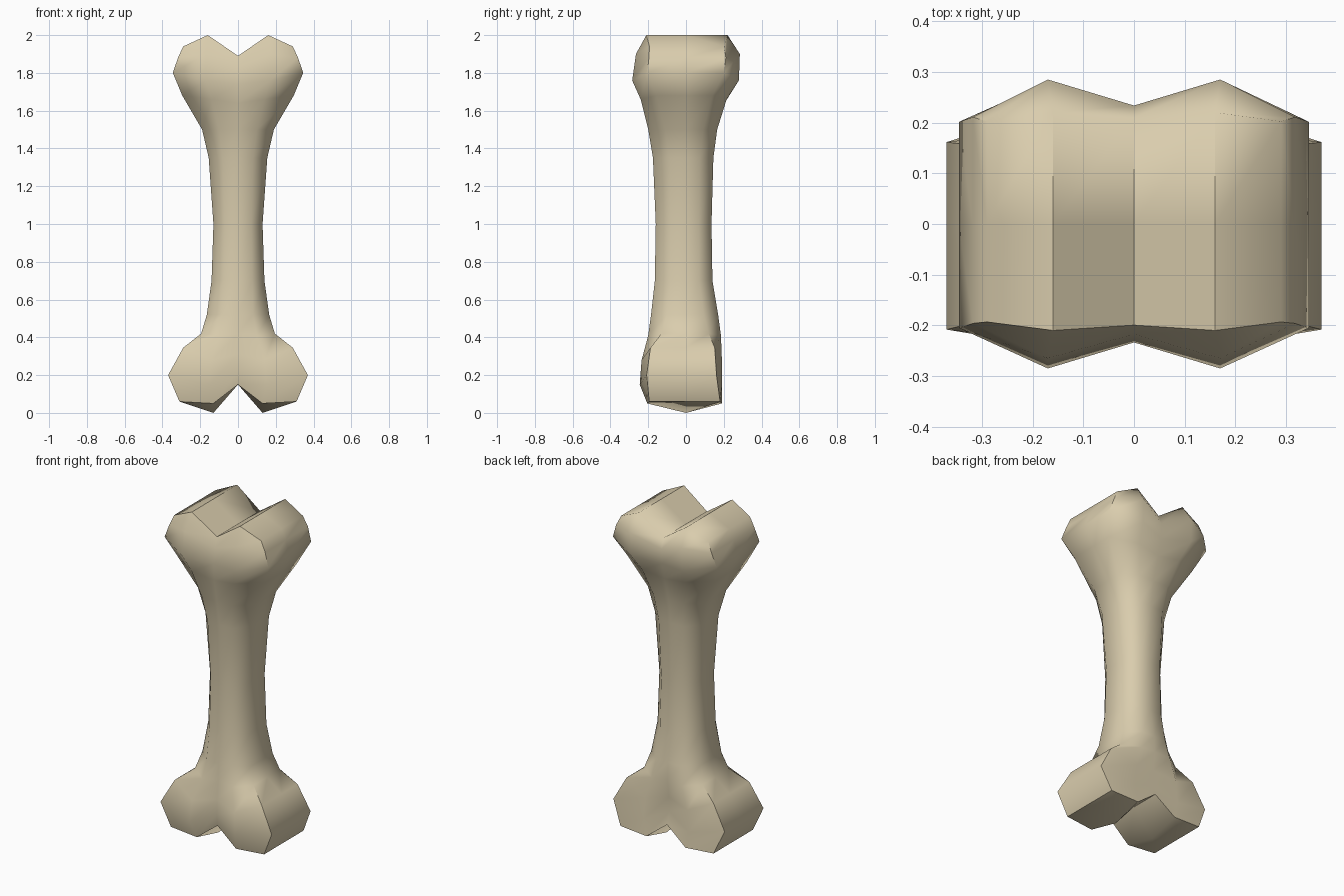
import bpy, bmesh, math

default_cube = bpy.data.objects.get("Cube")
if default_cube:
    bpy.data.objects.remove(default_cube, do_unlink=True)


def make_material(name, colour):
    material = bpy.data.materials.new(name)
    material.use_nodes = True
    material.diffuse_color = colour
    material.node_tree.nodes["Principled BSDF"].inputs["Base Color"].default_value = colour
    return material


# Cross-sections from the bottom knuckles to the top knuckles:
# z at centre, lobe, side; x of lobe, side; y front, back; centre and corner depth ratios
sections = [
    (.15, .05, .06, .13, .31, -.205, .19, .95, .95),
    (.22, .15, .2, .15, .37, -.245, .19, .82, .85),
    (.31, .28, .345, .14, .29, -.235, .19, .85, .8),
    (.42, .41, .42, .1, .195, -.2, .185, .95, .65),
    (.52, .52, .52, .08, .165, -.185, .17, 1, .55),
    (.7, .7, .7, .075, .14, -.165, .14, 1, .5),
    (1, 1, 1, .07, .13, -.16, .135, 1, .5),
    (1.35, 1.35, 1.35, .08, .155, -.175, .145, 1, .5),
    (1.5, 1.5, 1.5, .1, .19, -.2, .165, 1, .55),
    (1.64, 1.66, 1.68, .14, .295, -.24, .215, .95, .65),
    (1.74, 1.76, 1.8, .17, .345, -.285, .28, .82, .72),
    (1.83, 1.9, 1.88, .17, .318, -.265, .285, .82, .74),
    (1.89, 2, 1.94, .16, .29, -.21, .22, .95, .92),
]


def add_ring(bm, section):
    """Half outline from front centre to back centre, mirrored across x."""
    zc, zm, zs, xm, xs, front, back, centre, corner = section
    half = [(0, front * centre, zc), (xm, front, zm), (xs, front * corner, zs),
            (xs, 0, zs),
            (xs, back * corner, zs), (xm, back, zm), (0, back * centre, zc)]
    mirrored = [(-x, y, z) for x, y, z in reversed(half[1:-1])]
    return [bm.verts.new(p) for p in half + mirrored]


def add_cap(bm, ring, lobe, notch):
    """Close an end with a notched saddle running front to back."""
    middle = [bm.verts.new((x, 0, z)) for x, z in ((-lobe[0], lobe[1]), (0, notch), lobe)]
    front = [ring[i] for i in (-2, -1, 0, 1, 2)]
    across = [ring[-3]] + middle + [ring[3]]
    back = [ring[i] for i in (-4, -5, 6, 5, 4)]
    for near, far in ((front, across), (across, back)):
        for i in range(len(near) - 1):
            bm.faces.new((near[i], near[i + 1], far[i + 1], far[i]))


# Shaft and flared ends as one continuous skin
bm = bmesh.new()
rings = [add_ring(bm, section) for section in sections]
for lower, upper in zip(rings, rings[1:]):
    count = len(lower)
    for i in range(count):
        j = (i + 1) % count
        bm.faces.new((lower[i], lower[j], upper[j], upper[i]))

# Knuckle end surfaces
add_cap(bm, rings[0], (.13, 0), .15)
add_cap(bm, rings[-1], (.16, 2), .89 + 1)
bmesh.ops.recalc_face_normals(bm, faces=bm.faces)

mesh = bpy.data.meshes.new("bone")
bm.to_mesh(mesh)
bm.free()
bone = bpy.data.objects.new("bone", mesh)
bpy.context.collection.objects.link(bone)
mesh.materials.append(make_material("bone ivory", (.70, .61, .42, 1)))

# Soft shading with the end rims kept crisp
bpy.ops.object.select_all(action="DESELECT")
bone.select_set(True)
bpy.context.view_layer.objects.active = bone
bpy.ops.object.shade_smooth_by_angle(angle=math.radians(55))
